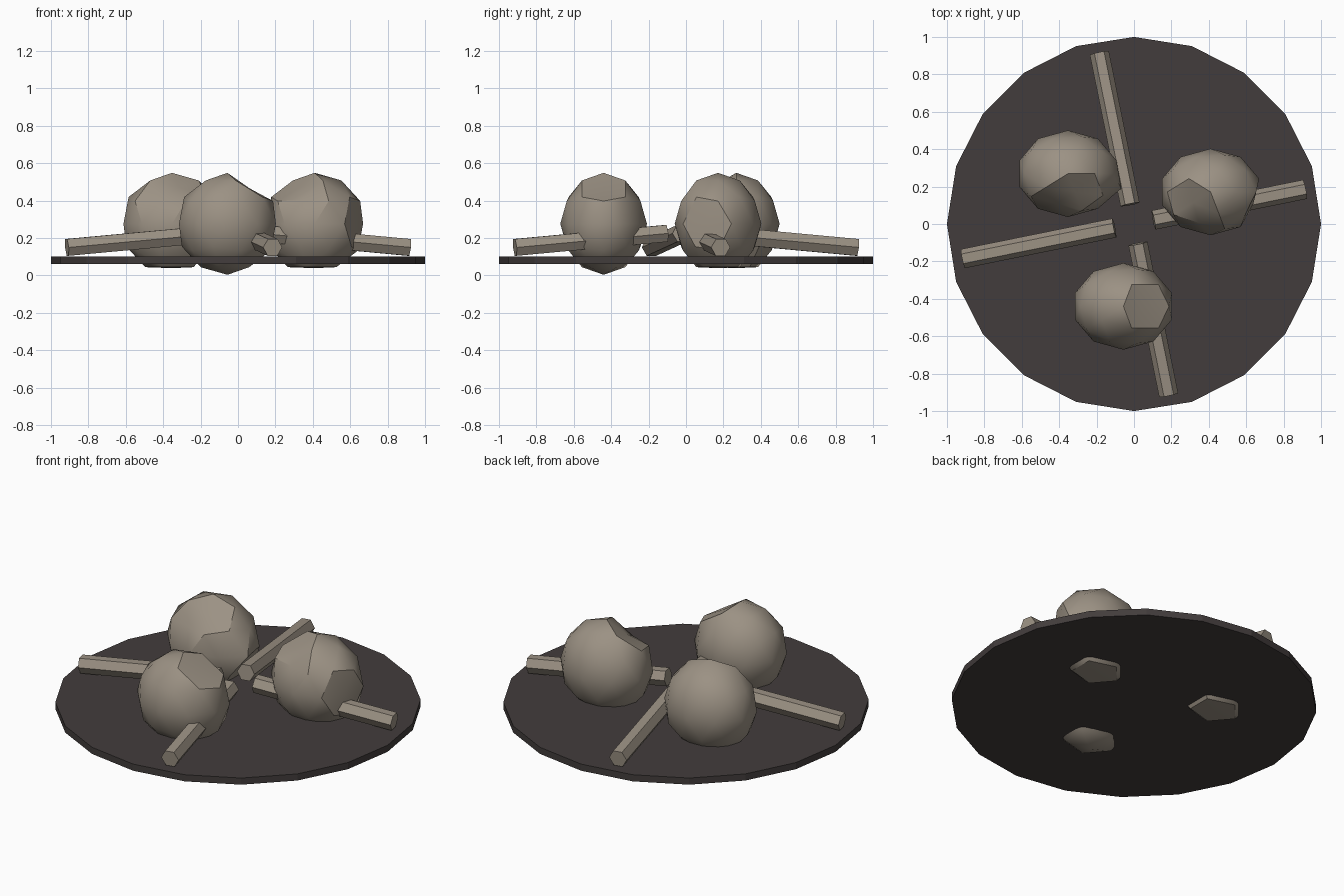
import bpy
import math
from mathutils import Vector, Matrix

cube = bpy.data.objects.get("Cube")
if cube:
    bpy.data.objects.remove(cube, do_unlink=True)


def make_material(name, rgb):
    mat = bpy.data.materials.new(name)
    mat.use_nodes = True
    colour = (*rgb, 1)
    mat.diffuse_color = colour
    mat.node_tree.nodes["Principled BSDF"].inputs["Base Color"].default_value = colour
    return mat


ash = make_material("dark_ash", (0.055, 0.046, 0.045))
stone = make_material("grey_brown", (0.33, 0.285, 0.23))


def finish(name, mat):
    obj = bpy.context.object
    obj.name = name
    obj.data.materials.append(mat)
    return obj


# Ground disc
bpy.ops.mesh.primitive_cylinder_add(vertices=20, radius=1, depth=0.04, location=(0, 0, 0.08))
finish("ground_disc", ash)

# Four hexagonal logs leaning up towards the middle
for i in range(4):
    bpy.ops.mesh.primitive_cylinder_add(vertices=6, radius=0.052, depth=0.83)
    log = finish(f"log_{i + 1}", stone)
    turn = 0.2 + i * math.pi / 2
    log.matrix_world = (Matrix.Rotation(turn, 4, 'Z')
                        @ Matrix.Translation((0.52, 0, 0.187))
                        @ Matrix.Rotation(math.radians(95.2), 4, 'Y'))

# Three boulders: faceted spheres with chipped vertices (direction, scale)
chips = [
    [((0.53, 0, 0.85), 0.82)],
    [((-0.43, -0.31, 0.85), 0.80), ((-0.26, -0.81, 0.53), 0.88),
     ((0.95, -0.31, 0), 0.88), ((0, 0, -1), 0.87)],
    [((-0.26, -0.81, 0.53), 0.85), ((0.16, -0.5, 0.85), 0.84),
     ((0.95, -0.31, 0), 1.10), ((0.85, 0, -0.53), 0.88), ((0, 0, -1), 0.87)],
]
for i, dents in enumerate(chips):
    bpy.ops.mesh.primitive_ico_sphere_add(subdivisions=2, radius=0.2725)
    rock = finish(f"boulder_{i + 1}", stone)
    verts = rock.data.vertices
    for direction, scale in dents:
        aim = Vector(direction)
        chipped = max(verts, key=lambda v: v.co.dot(aim))
        chipped.co *= scale
    angle = math.radians(262.7 + 120 * i)
    place = Matrix.Translation((0.444 * math.cos(angle), 0.444 * math.sin(angle), 0.2755))
    rock.data.transform(place @ Matrix.Diagonal((1, 0.85, 1, 1)))
    bpy.ops.object.shade_smooth_by_angle(angle=math.radians(30))
